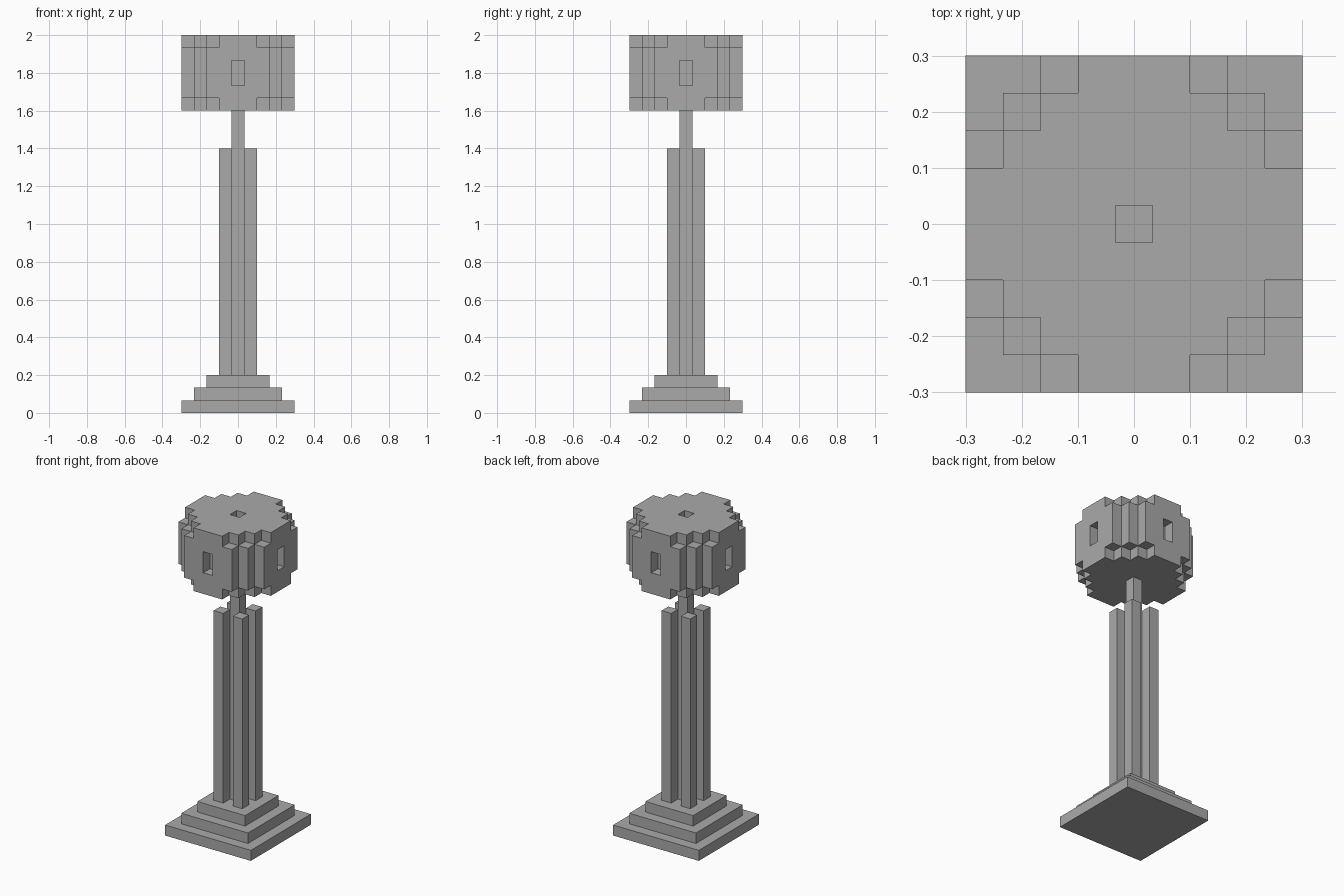
import bpy
import bmesh
from mathutils import Vector

cube = bpy.data.objects.get("Cube")
if cube:
    bpy.data.objects.remove(cube, do_unlink=True)

U = 2 / 30  # one block

stone = bpy.data.materials.new("grey stone")
stone.use_nodes = True
GREY = (0.4, 0.4, 0.4, 1)
stone.diffuse_color = GREY
stone.node_tree.nodes["Principled BSDF"].inputs["Base Color"].default_value = GREY


def finish(name, bm):
    mesh = bpy.data.meshes.new(name)
    bm.to_mesh(mesh)
    bm.free()
    mesh.materials.append(stone)
    obj = bpy.data.objects.new(name, mesh)
    bpy.context.collection.objects.link(obj)
    return obj


def box(name, x, y, width, z0, z1):
    """Square block, measured in block units."""
    bm = bmesh.new()
    bmesh.ops.create_cube(bm, size=1)
    bmesh.ops.scale(bm, vec=Vector((width, width, z1 - z0)) * U, verts=bm.verts)
    bmesh.ops.translate(bm, vec=Vector((x, y, (z0 + z1) / 2)) * U, verts=bm.verts)
    return finish(name, bm)


# Stepped base
for step, width in enumerate((9, 7, 5)):
    box(f"base_step_{step + 1}", 0, 0, width, step, step + 1)

# Four corner columns around a taller central post
for side, x in (("left", 1), ("right", -1)):
    for end, y in (("front", -1), ("back", 1)):
        box(f"{end}_{side}_column", x, y, 1, 3, 21)
box("central_post", 0, 0, 1, 3, 24)


def in_head(i, j, k):
    """Round stepped head with a window on each side and a hole on top."""
    if not 0 <= k <= 5 or max(abs(i), abs(j)) > 4:
        return False
    window = k in (2, 3) and min(abs(i), abs(j)) == 0 and max(abs(i), abs(j)) == 4
    top_hole = k == 5 and i == 0 and j == 0
    reach = 5 if k in (0, 5) else 6
    return abs(i) + abs(j) <= reach and not window and not top_hole


# Head: outer skin of the blocks, merged into large flat faces
bm = bmesh.new()
for i in range(-4, 5):
    for j in range(-4, 5):
        for k in range(6):
            if not in_head(i, j, k):
                continue
            centre = Vector((i, j, k + 24.5))
            for axis in range(3):
                for sign in (-1, 1):
                    n = Vector((0, 0, 0))
                    n[axis] = sign
                    if in_head(i + int(n.x), j + int(n.y), k + int(n.z)):
                        continue
                    a = Vector((0, 0, 0))
                    a[(axis + 1) % 3] = 0.5
                    b = n.cross(a)
                    mid = centre + n * 0.5
                    corners = (mid - a - b, mid + a - b, mid + a + b, mid - a + b)
                    bm.faces.new([bm.verts.new(c * U) for c in corners])
bmesh.ops.remove_doubles(bm, verts=bm.verts, dist=U / 100)
bmesh.ops.dissolve_limit(bm, angle_limit=0.02, verts=bm.verts, edges=bm.edges)
finish("lamp_head", bm)
